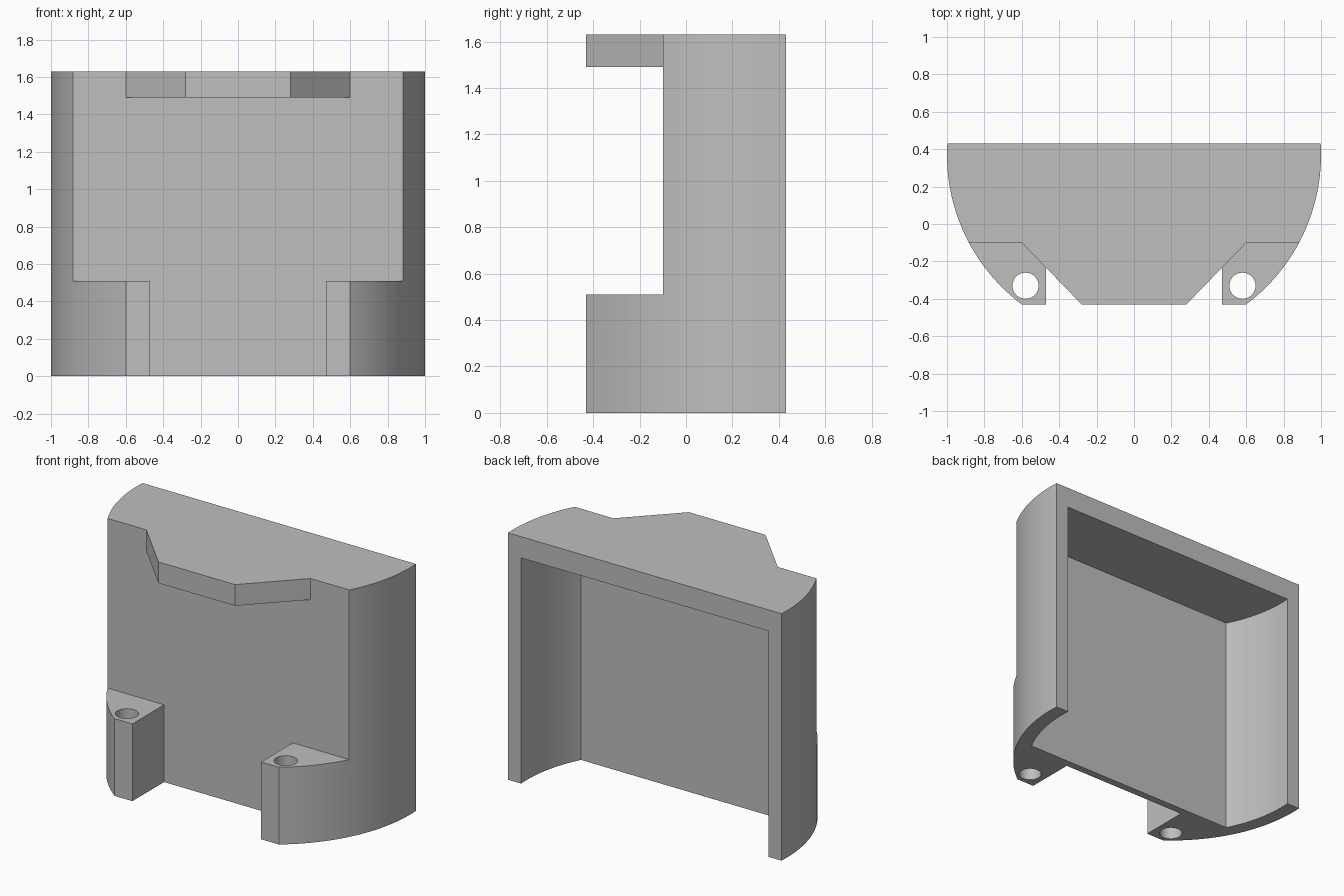
import bpy
import bmesh
from math import asin, cos, sin, sqrt

cube = bpy.data.objects.get("Cube")
if cube:
    bpy.data.objects.remove(cube, do_unlink=True)

BACK, WALL, FRONT = 0.43, -0.10, -0.43     # main depths
ARC_Y = 0.37                               # centre of the curved sides
HEIGHT, ROOF, FOOT = 1.63, 1.49, 0.51      # main heights

grey = bpy.data.materials.new("plain grey")
grey.use_nodes = True
colour = (0.52, 0.52, 0.52, 1)
grey.diffuse_color = colour
grey.node_tree.nodes["Principled BSDF"].inputs["Base Color"].default_value = colour


def prism(name, outline, z0, z1):
    """Extrude a plan outline from z0 up to z1."""
    bm = bmesh.new()
    face = bm.faces.new([bm.verts.new((x, y, z0)) for x, y in outline])
    up = bmesh.ops.extrude_face_region(bm, geom=[face])["geom"]
    verts = [v for v in up if isinstance(v, bmesh.types.BMVert)]
    bmesh.ops.translate(bm, verts=verts, vec=(0, 0, z1 - z0))
    bmesh.ops.recalc_face_normals(bm, faces=bm.faces)
    mesh = bpy.data.meshes.new(name)
    bm.to_mesh(mesh)
    bm.free()
    mesh.materials.append(grey)
    obj = bpy.data.objects.new(name, mesh)
    bpy.context.collection.objects.link(obj)
    return obj


def arc(radius, y0, y1, steps=24):
    """Right-hand side curve from depth y0 to y1."""
    a0, a1 = asin((y0 - ARC_Y) / radius), asin((y1 - ARC_Y) / radius)
    angles = [a0 + (a1 - a0) * i / steps for i in range(steps + 1)]
    return [(radius * cos(a), ARC_Y + radius * sin(a)) for a in angles]


def mirrored(half):
    """Close a half outline with its mirror image across x = 0."""
    return half + [(-x, y) for x, y in reversed(half)]


def box(x0, x1, y0, y1):
    return [(x0, y0), (x1, y0), (x1, y1), (x0, y1)]


def circle(x, y, radius, steps=32):
    return [(x + radius * cos(6.283185 * i / steps),
             y + radius * sin(6.283185 * i / steps)) for i in range(steps)]


def cut(target, cutter):
    cutter.hide_render = True
    mod = target.modifiers.new("cut", "BOOLEAN")
    mod.operation, mod.solver, mod.object = "DIFFERENCE", "EXACT", cutter
    bpy.context.view_layer.objects.active = target
    bpy.ops.object.modifier_apply(modifier=mod.name)
    bpy.data.objects.remove(cutter, do_unlink=True)


# Solid half-round block
cover = prism("cover_shell", mirrored(arc(1.0, BACK, FRONT)), 0, HEIGHT)

# Hollow, open at the back and the bottom
inner = arc(0.905, BACK, -0.05)
cut(cover, prism("cavity", mirrored([(inner[0][0], 0.7)] + inner), -0.2, ROOF))

# Recessed front, leaving two feet and the top lip
cut(cover, prism("front_recess", box(-2, 2, -1, WALL), FOOT, ROOF))
cut(cover, prism("foot_gap", box(-0.47, 0.47, -1, WALL), -0.2, 1.0))

# Slanted lip corners and screw holes, both sides
for s in (-1, 1):
    corner = [(0.60, WALL), (2, WALL), (2, -0.53), (0.183, -0.53)]
    cut(cover, prism("lip_corner", [(s * x, y) for x, y in corner], 1.2, 1.9))
    cut(cover, prism("screw_hole", circle(s * 0.58, -0.33, 0.07), -0.2, 0.8))

# Smooth curves, crisp edges
bpy.ops.object.select_all(action="DESELECT")
cover.select_set(True)
bpy.context.view_layer.objects.active = cover
bpy.ops.object.shade_smooth_by_angle(angle=0.45)
